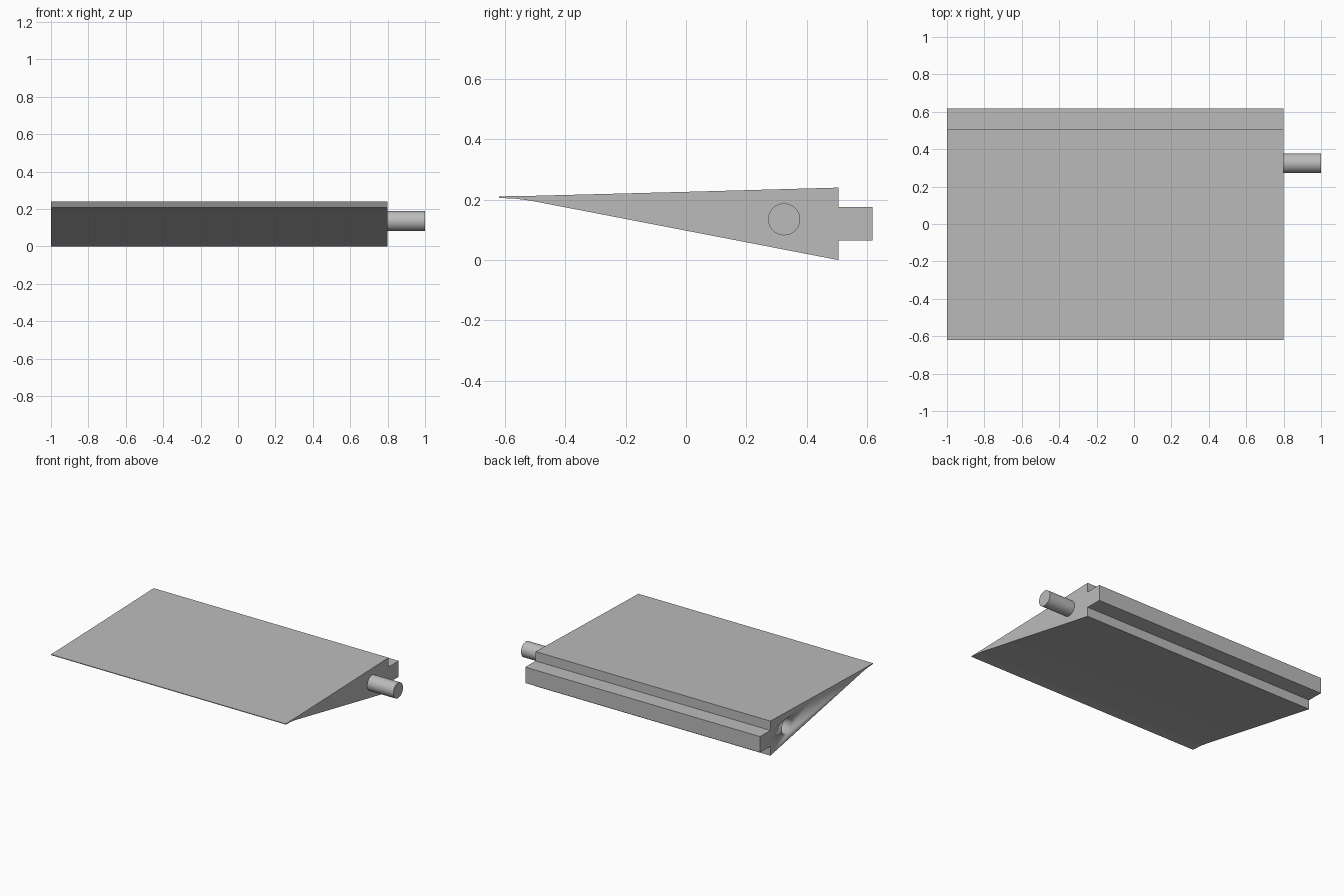
import bpy
import bmesh
from math import pi

cube = bpy.data.objects.get("Cube")
if cube:
    bpy.data.objects.remove(cube, do_unlink=True)

# Single plain grey
grey = bpy.data.materials.new("plain_grey")
grey.use_nodes = True
colour = (0.5, 0.5, 0.5, 1)
grey.diffuse_color = colour
grey.node_tree.nodes["Principled BSDF"].inputs["Base Color"].default_value = colour

X_LEFT, X_RIGHT = -1.0, 0.8
PIN_Y, PIN_Z, PIN_R = 0.325, 0.135, 0.053


def add_object(name, bm):
    bmesh.ops.recalc_face_normals(bm, faces=bm.faces)
    mesh = bpy.data.meshes.new(name)
    bm.to_mesh(mesh)
    bm.free()
    mesh.materials.append(grey)
    obj = bpy.data.objects.new(name, mesh)
    bpy.context.collection.objects.link(obj)
    return obj


def extrude_profile(name, points, x0, x1):
    """Extrude a closed (y, z) outline along x."""
    bm = bmesh.new()
    face = bm.faces.new([bm.verts.new((x0, y, z)) for y, z in points])
    out = bmesh.ops.extrude_face_region(bm, geom=[face])
    verts = [g for g in out["geom"] if isinstance(g, bmesh.types.BMVert)]
    bmesh.ops.translate(bm, verts=verts, vec=(x1 - x0, 0, 0))
    return add_object(name, bm)


def x_cylinder(name, x0, x1, radius):
    bpy.ops.mesh.primitive_cylinder_add(
        vertices=48, radius=radius, depth=x1 - x0,
        location=((x0 + x1) / 2, PIN_Y, PIN_Z), rotation=(0, pi / 2, 0))
    obj = bpy.context.object
    obj.name = name
    obj.data.materials.append(grey)
    bpy.ops.object.shade_smooth_by_angle()
    return obj


# Tapered body with a tongue along the thick edge
outline = [
    (-0.62, 0.206), (-0.56, 0.203), (-0.51, 0.196), (0.505, 0.0),
    (0.505, 0.065), (0.617, 0.065), (0.617, 0.175), (0.505, 0.175),
    (0.505, 0.24), (0.0, 0.226), (-0.5, 0.213), (-0.62, 0.211),
]
body = extrude_profile("wedge_body", outline, X_LEFT, X_RIGHT)

# Pin at one end
x_cylinder("hinge_pin", X_RIGHT - 0.02, 1.0, PIN_R)

# Matching socket at the other end
cutter = x_cylinder("socket_cutter", X_LEFT - 0.1, X_LEFT + 0.22, PIN_R + 0.002)
cutter.hide_render = True
cutter.hide_viewport = True
socket = body.modifiers.new("socket", "BOOLEAN")
socket.operation = "DIFFERENCE"
socket.solver = "EXACT"
socket.object = cutter

# Smooth the socket wall while keeping the outline crisp
bpy.ops.object.select_all(action="DESELECT")
body.select_set(True)
bpy.context.view_layer.objects.active = body
bpy.ops.object.shade_smooth_by_angle()
